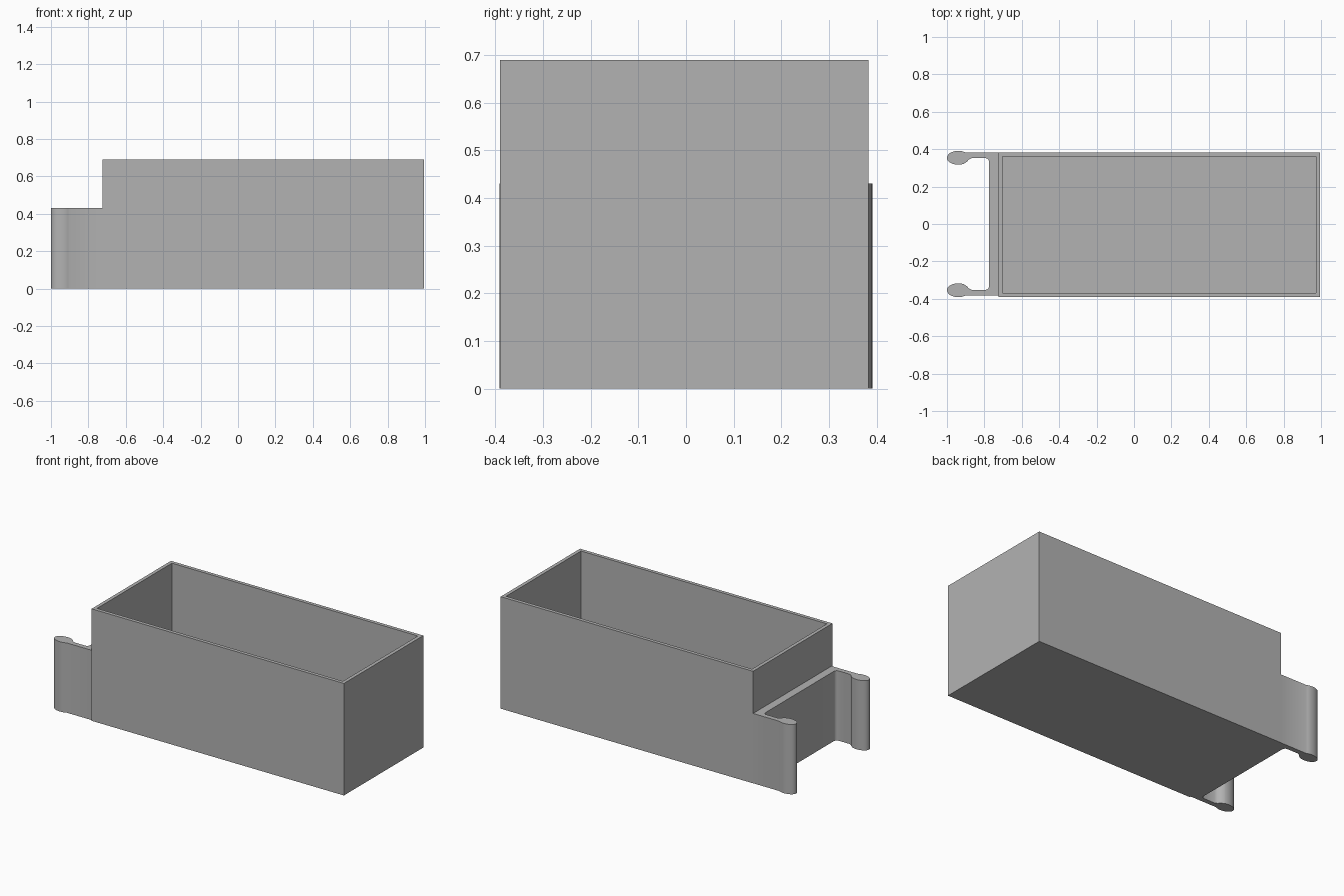
import bpy, bmesh, math

cube = bpy.data.objects.get("Cube")
if cube:
    bpy.data.objects.remove(cube, do_unlink=True)

# Single grey plastic
GREY = (0.45, 0.45, 0.45, 1)
grey = bpy.data.materials.new("grey plastic")
grey.use_nodes = True
grey.diffuse_color = GREY
grey.node_tree.nodes["Principled BSDF"].inputs["Base Color"].default_value = GREY


def add_object(name, bm):
    bmesh.ops.recalc_face_normals(bm, faces=bm.faces)
    mesh = bpy.data.meshes.new(name)
    bm.to_mesh(mesh)
    bm.free()
    obj = bpy.data.objects.new(name, mesh)
    bpy.context.collection.objects.link(obj)
    mesh.materials.append(grey)
    return obj


def extrude_profile(bm, points, height):
    face = bm.faces.new([bm.verts.new((x, y, 0)) for x, y in points])
    up = bmesh.ops.extrude_face_region(bm, geom=[face])["geom"]
    verts = [g for g in up if isinstance(g, bmesh.types.BMVert)]
    bmesh.ops.translate(bm, verts=verts, vec=(0, 0, height))


def arc(cx, cy, rx, ry, start, end, steps):
    angles = [math.radians(start + (end - start) * i / steps) for i in range(steps + 1)]
    return [(cx + rx * math.cos(a), cy + ry * math.sin(a)) for a in angles]


# Open-topped box: inset the top and push it down to the floor
LEFT, RIGHT, FRONT, BACK, HEIGHT = -0.725, 0.995, -0.39, 0.383, 0.69
WALL = 0.031
bm = bmesh.new()
extrude_profile(bm, [(LEFT, FRONT), (RIGHT, FRONT), (RIGHT, BACK), (LEFT, BACK)], HEIGHT)
bm.normal_update()
top = max(bm.faces, key=lambda f: f.calc_center_median().z)
bmesh.ops.inset_region(bm, faces=[top], thickness=WALL)
pit = bmesh.ops.extrude_face_region(bm, geom=[top])["geom"]
bmesh.ops.translate(bm, verts=[g for g in pit if isinstance(g, bmesh.types.BMVert)],
                    vec=(0, 0, WALL - HEIGHT))
if top.is_valid:
    bmesh.ops.delete(bm, geom=[top], context="FACES_ONLY")
add_object("open_box", bm)

# Clip: half a back plate, an arm and a rounded grip, mirrored across y
PLATE, OUTER, INNER = -0.775, 0.382, 0.352
half = [(LEFT, 0), (LEFT, OUTER)]
half += arc(-0.94, 0.354, 0.06, 0.037, 50, 300, 28)
half += [(-0.892, 0.334), (-0.884, 0.344), (-0.868, INNER)]
half += arc(PLATE - 0.02, INNER - 0.02, 0.02, 0.02, 90, 0, 6)
half += [(PLATE, 0)]
bm = bmesh.new()
extrude_profile(bm, half, 0.43)
# Leave the centre seam open so the mirrored halves weld together
seam = [f for f in bm.faces if all(abs(v.co.y) < 0.0001 for v in f.verts)]
bmesh.ops.delete(bm, geom=seam, context="FACES_ONLY")
clip = add_object("mounting_clip", bm)
mirror = clip.modifiers.new("Mirror", "MIRROR")
mirror.use_axis = (False, True, False)
mirror.use_clip = True

bpy.ops.object.select_all(action="DESELECT")
clip.select_set(True)
bpy.context.view_layer.objects.active = clip
bpy.ops.object.shade_smooth_by_angle(angle=math.radians(35))
